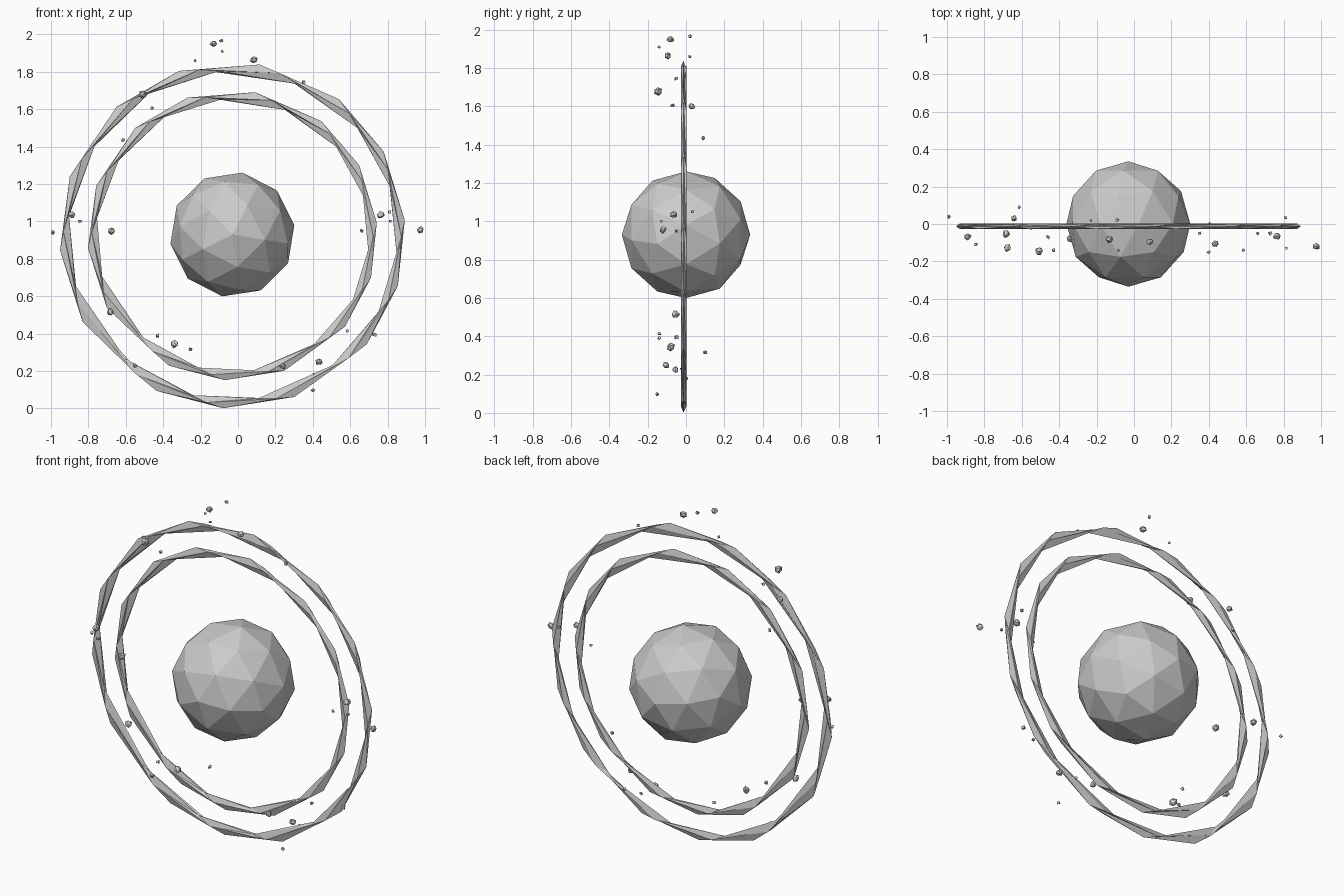
import bpy, bmesh, math, random
from mathutils import Matrix, Vector

if "Cube" in bpy.data.objects:
    bpy.data.objects.remove(bpy.data.objects["Cube"])

random.seed(4)
CX, CZ = -0.03, 0.925


def finish(name, bm):
    bmesh.ops.recalc_face_normals(bm, faces=bm.faces[:])
    me = bpy.data.meshes.new(name)
    bm.to_mesh(me)
    bm.free()
    ob = bpy.data.objects.new(name, me)
    bpy.context.collection.objects.link(ob)
    return ob


# Faceted core sphere, pole turned to the front
bm = bmesh.new()
rot = Matrix.Rotation(math.radians(90), 4, 'X') @ Matrix.Rotation(math.radians(62.7), 4, 'Z')
bmesh.ops.create_icosphere(bm, subdivisions=2, radius=0.335,
                           matrix=Matrix.Translation((CX, 0, 0.93)) @ rot)
finish("core_sphere", bm)

# Thin irregular rings: clockwise corner angles from the top
ANGLES = [9, 38, 61, 85, 107, 129, 159, 183, 206, 240, 265, 290, 318, 342]


def ring(name, r_out, r_in):
    bm = bmesh.new()
    n = len(ANGLES)

    def pt(a, r, y):
        a = math.radians(a)
        return bm.verts.new((CX + r * math.sin(a), y, CZ + r * math.cos(a)))

    loops = []
    for i, a in enumerate(ANGLES):
        step = (ANGLES[(i + 1) % n] - a) % 360
        mid = (r_out + r_in) / 2
        loops.append([pt(a, r_out, -0.013),
                      pt(a + step * 0.25, mid, -0.026),
                      pt(a + step * 0.5, r_in, -0.013),
                      pt(a + step * 0.25, mid, 0.002)])
    for i in range(n):
        p, q = loops[i], loops[(i + 1) % n]
        for k in range(4):
            m = (k + 1) % 4
            bm.faces.new((p[k], p[m], q[k]))
            bm.faces.new((p[m], q[m], q[k]))
    finish(name, bm)


ring("outer_ring", 0.925, 0.882)
ring("inner_ring", 0.775, 0.730)

# Drifting rock fragments: x, y, z, radius
ROCKS = [
    (-.13, -.08, 1.95, .022), (-.085, -.14, 1.91, .009), (-.09, .02, 1.965, .011),
    (-.23, .02, 1.86, .009), (.085, -.095, 1.865, .021), (.35, -.05, 1.745, .012),
    (-.51, -.145, 1.68, .023), (-.46, -.07, 1.605, .012), (-.64, .028, 1.6, .02),
    (-.615, .09, 1.435, .011), (-.89, -.07, 1.035, .021), (-.845, -.11, 1.0, .011),
    (-.99, .04, .94, .011), (-.675, -.128, .95, .022), (.763, -.065, 1.035, .021),
    (.81, .035, 1.05, .011), (.815, -.13, 1.0, .010), (.975, -.12, .955, .02),
    (.66, -.05, .95, .010), (-.685, -.055, .515, .022), (-.43, -.14, .39, .011),
    (-.34, -.08, .345, .023), (-.255, .1, .315, .011), (.24, -.055, .225, .018),
    (.435, -.105, .25, .021), (.405, 0, .18, .010), (.4, -.15, .098, .011),
    (.585, -.14, .415, .011), (.73, -.05, .395, .012), (-.55, -.02, .23, .012),
]
for i, (x, y, z, r) in enumerate(ROCKS):
    bm = bmesh.new()
    spin = Matrix.Rotation(random.uniform(0, 6.28), 4,
                           Vector((random.random(), random.random(), 1)))
    if r > 0.015:
        bmesh.ops.create_icosphere(bm, subdivisions=1, radius=r)
    else:
        bmesh.ops.create_cube(bm, size=r * 1.3)
    for v in bm.verts:
        v.co *= random.uniform(0.75, 1.12)
    bmesh.ops.transform(bm, matrix=Matrix.Translation((x, y, z)) @ spin, verts=bm.verts[:])
    finish(f"rock_{i + 1:02d}", bm)
